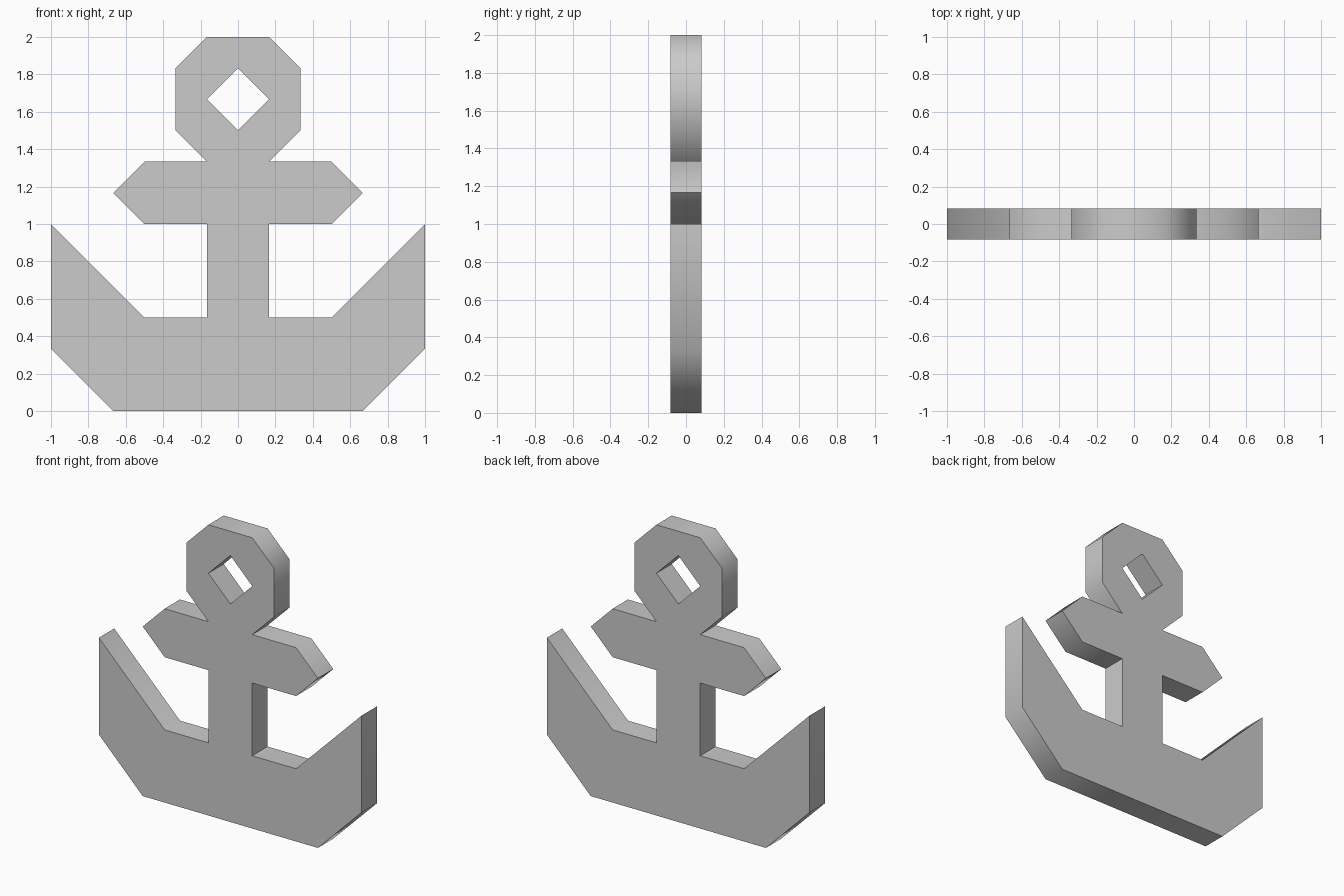
import bpy
import bmesh
import math
from mathutils import Vector

if "Cube" in bpy.data.objects:
    bpy.data.objects.remove(bpy.data.objects["Cube"])

U = 1 / 6            # the design sits on a grid of sixths
THICKNESS = U

# right half of the outline, bottom to top: flukes, shank, crossbar, ring
half = [(4, 0), (6, 2), (6, 6), (3, 3), (1, 3), (1, 6), (3, 6),
        (4, 7), (3, 8), (1, 8), (2, 9), (2, 11), (1, 12)]
outline = half + [(-x, z) for x, z in reversed(half)]
# diamond eye through the ring
eye = [(0, 9), (1, 10), (0, 11), (-1, 10)]


def add_loop(bm, points):
    verts = [bm.verts.new((x * U, -THICKNESS / 2, z * U)) for x, z in points]
    return [bm.edges.new((a, b)) for a, b in zip(verts, verts[1:] + verts[:1])]


# front face with hole, extruded to the back
bm = bmesh.new()
edges = add_loop(bm, outline) + add_loop(bm, eye)
bmesh.ops.triangle_fill(bm, use_beauty=True, use_dissolve=False, edges=edges,
                        normal=Vector((0, -1, 0)))
result = bmesh.ops.extrude_face_region(bm, geom=bm.faces[:], use_keep_orig=True)
back = [g for g in result["geom"] if isinstance(g, bmesh.types.BMVert)]
bmesh.ops.translate(bm, verts=back, vec=(0, THICKNESS, 0))
bmesh.ops.recalc_face_normals(bm, faces=bm.faces[:])

mesh = bpy.data.meshes.new("anchor")
bm.to_mesh(mesh)
bm.free()
anchor = bpy.data.objects.new("anchor", mesh)
bpy.context.collection.objects.link(anchor)

# soft shading around the rim, crisp front and back borders
bpy.context.view_layer.objects.active = anchor
anchor.select_set(True)
bpy.ops.object.shade_smooth_by_angle(angle=math.radians(60))
